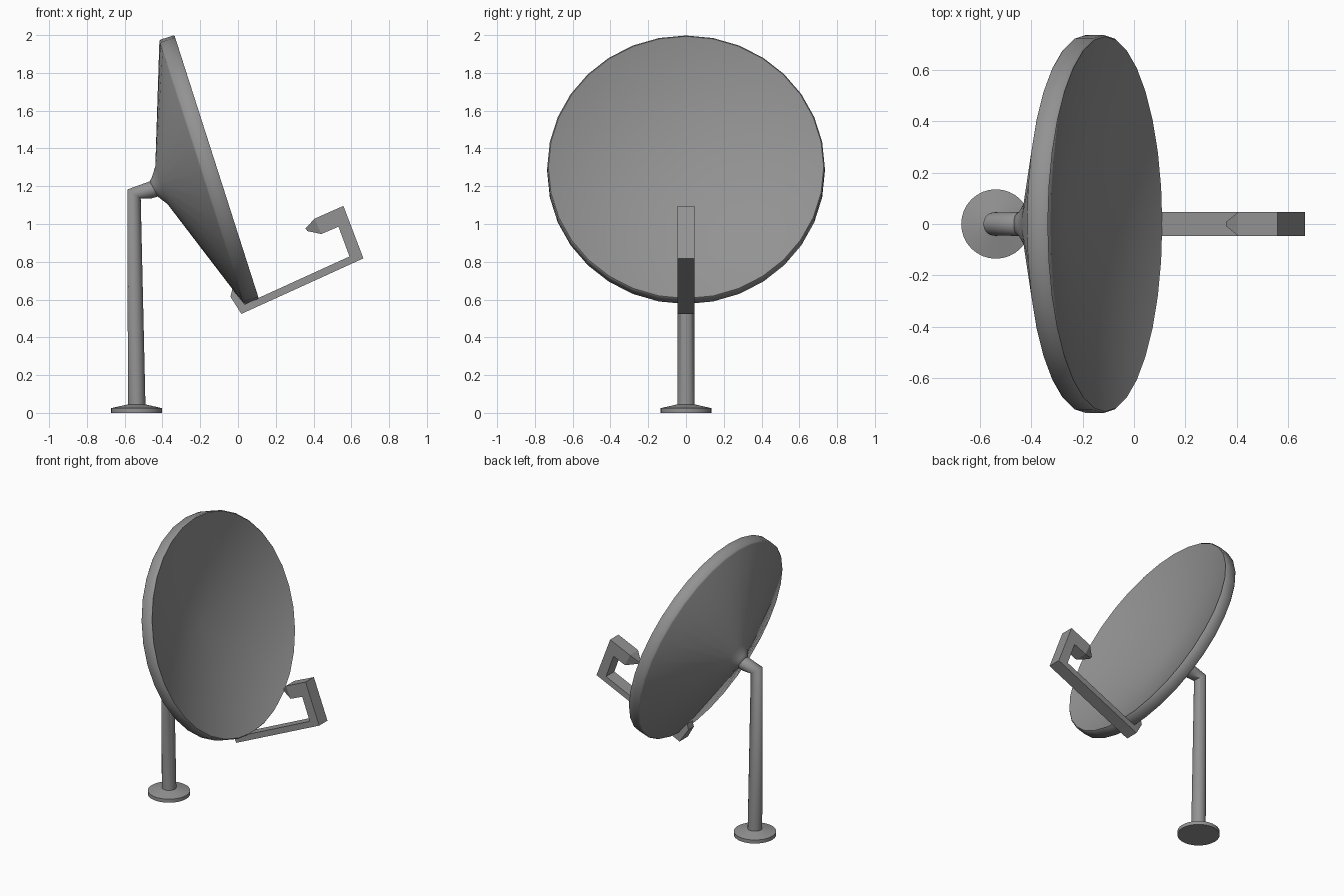
import bpy, bmesh, math
from mathutils import Vector

if "Cube" in bpy.data.objects:
    bpy.data.objects.remove(bpy.data.objects["Cube"])

grey = bpy.data.materials.new("dark_grey")
grey.diffuse_color = (0.29, 0.29, 0.29, 1)
grey.use_nodes = True
grey.node_tree.nodes["Principled BSDF"].inputs["Base Color"].default_value = grey.diffuse_color


def loft(name, sections, n=32, square=False, angle=35):
    """Skin rings; each section is two opposite (x, z) points plus a half width in y."""
    if square:
        unit = [(1, -1), (1, 1), (-1, 1), (-1, -1)]
    else:
        unit = [(math.cos(2 * math.pi * i / n), math.sin(2 * math.pi * i / n)) for i in range(n)]
    bm = bmesh.new()
    rings = []
    for p, q, w in sections:
        p, q = Vector(p), Vector(q)
        mid, half = (p + q) / 2, (p - q) / 2
        ring = []
        for a, b in unit:
            c = mid + half * a
            ring.append(bm.verts.new((c.x, w * b, c.y)))
        rings.append(ring)
    for r0, r1 in zip(rings, rings[1:]):
        for i in range(len(unit)):
            j = (i + 1) % len(unit)
            bm.faces.new((r0[i], r0[j], r1[j], r1[i]))
    for ring, s in ((rings[0], sections[0]), (rings[-1], sections[-1])):
        if s[2] > 0:
            bm.faces.new(ring)
    bmesh.ops.remove_doubles(bm, verts=bm.verts, dist=0.0005)
    bmesh.ops.recalc_face_normals(bm, faces=bm.faces)
    mesh = bpy.data.meshes.new(name)
    bm.to_mesh(mesh)
    bm.free()
    mesh.materials.append(grey)
    obj = bpy.data.objects.new(name, mesh)
    bpy.context.collection.objects.link(obj)
    bpy.ops.object.select_all(action='DESELECT')
    obj.select_set(True)
    bpy.context.view_layer.objects.active = obj
    bpy.ops.object.shade_smooth_by_angle(angle=math.radians(angle))
    return obj


# Dish: tilted lathe, profile given as (depth behind the front plane, radius)
centre = Vector((-0.1125, 1.30))
axis = Vector((0.952, 0.305))
up = Vector((-0.305, 0.952))
profile = [(0.17, 0), (0.004, 0.722), (0, 0.729), (0.006, 0.735), (0.078, 0.735),
           (0.086, 0.728), (0.308, 0.105), (0.345, 0.052), (0.36, 0.04)]
loft("dish", [(centre - axis * t + up * r, centre - axis * t - up * r, r) for t, r in profile],
     angle=60)

# Foot plate, mast and bent neck in one skin
loft("mast", [
    ((-0.672, 0), (-0.402, 0), 0.135),
    ((-0.672, 0.025), (-0.402, 0.025), 0.135),
    ((-0.583, 0.045), (-0.490, 0.045), 0.046),
    ((-0.585, 1.183), (-0.515, 1.135), 0.044),
    ((-0.475, 1.223), (-0.462, 1.134), 0.046),
    ((-0.425, 1.240), (-0.395, 1.155), 0.046),
], angle=70)

# Feed arm: hook behind the rim, boom, upright and pointed receiver
loft("feed_arm", [
    ((-0.040, 0.615), (-0.030, 0.655), 0.030),
    ((0.018, 0.524), (0.035, 0.575), 0.046),
    ((0.664, 0.818), (0.590, 0.828), 0.046),
    ((0.558, 1.096), (0.532, 0.986), 0.046),
    ((0.405, 1.028), (0.442, 0.947), 0.046),
    ((0.357, 0.976), (0.368, 0.962), 0.008),
], square=True, angle=20)
